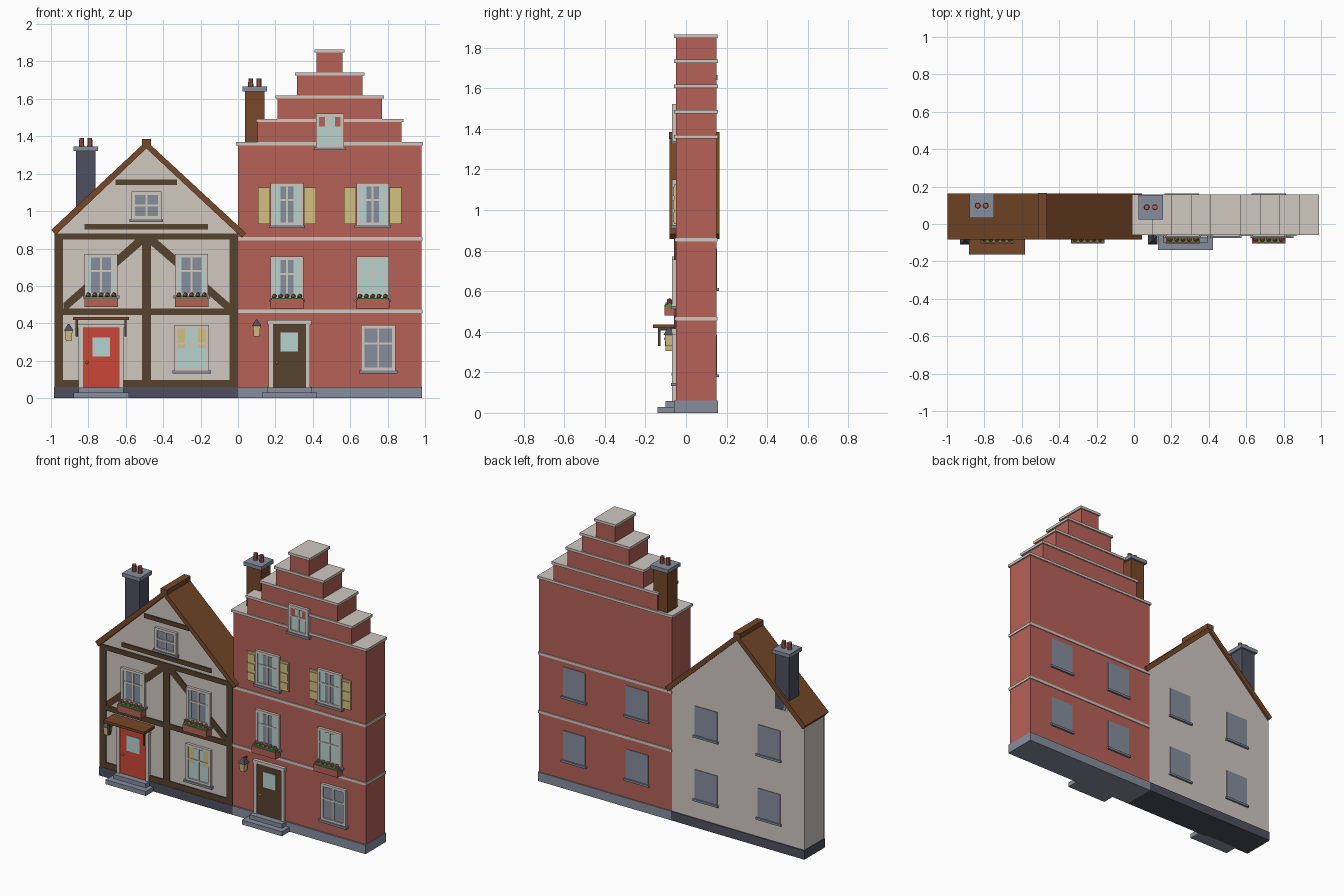
import bpy, bmesh, math
from mathutils import Matrix

if "Cube" in bpy.data.objects:
    bpy.data.objects.remove(bpy.data.objects["Cube"])


def mat(name, *rgb):
    m = bpy.data.materials.new(name)
    lin = [((c / 255 + 0.055) / 1.055) ** 2.4 for c in rgb]
    m.diffuse_color = (*lin, 1)
    m.use_nodes = True
    m.node_tree.nodes["Principled BSDF"].inputs["Base Color"].default_value = m.diffuse_color
    return m


PLASTER = mat("plaster", 208, 200, 192)
BRICK = mat("brick", 182, 97, 87)
TIMBER = mat("timber", 86, 66, 46)
ROOF = mat("roof_brown", 118, 72, 40)
SLATE = mat("dark_slate", 78, 80, 94)
STONE = mat("blue_grey", 134, 142, 158)
PALE = mat("pale_cyan", 182, 212, 206)
CREAM = mat("cream_yellow", 212, 192, 130)
RED = mat("door_red", 204, 70, 55)
GREEN = mat("leaf_green", 70, 150, 70)


def finish(name, bm, m):
    bmesh.ops.recalc_face_normals(bm, faces=bm.faces)
    me = bpy.data.meshes.new(name)
    bm.to_mesh(me)
    bm.free()
    me.materials.append(m)
    ob = bpy.data.objects.new(name, me)
    bpy.context.collection.objects.link(ob)
    return ob


def boxes(name, m, *bs):
    """Boxes given as x0, x1, y0, y1, z0, z1."""
    bm = bmesh.new()
    for x0, x1, y0, y1, z0, z1 in bs:
        mx = Matrix.Translation(((x0 + x1) / 2, (y0 + y1) / 2, (z0 + z1) / 2))
        bmesh.ops.create_cube(bm, size=1, matrix=mx @ Matrix.Diagonal((x1 - x0, y1 - y0, z1 - z0, 1)))
    return finish(name, bm, m)


def prism(name, m, pts, y0, y1):
    """Profile in x, z extruded along y."""
    bm = bmesh.new()
    f = bm.faces.new([bm.verts.new((x, y0, z)) for x, z in pts])
    r = bmesh.ops.extrude_face_region(bm, geom=[f])
    bmesh.ops.translate(bm, vec=(0, y1 - y0, 0), verts=[v for v in r["geom"] if isinstance(v, bmesh.types.BMVert)])
    return finish(name, bm, m)


def cone(name, m, x, y, z0, z1, r0, r1, n, turn=0):
    bm = bmesh.new()
    mx = Matrix.Translation((x, y, (z0 + z1) / 2)) @ Matrix.Rotation(turn, 4, "Z")
    bmesh.ops.create_cone(bm, cap_ends=True, segments=n, radius1=r0, radius2=r1, depth=z1 - z0, matrix=mx)
    return finish(name, bm, m)


F, B = -0.05, 0.15  # front and back wall planes


def window(name, cx, z0, z1, w, glass=STONE, curtain=None, cw=0.03, ch=1.0, bar=0.6):
    x0, x1, t = cx - w / 2, cx + w / 2, 0.018
    boxes(name + "_glass", glass, (x0 + .005, x1 - .005, -0.06, F, z0 + .005, z1 - .005))
    zb = z0 + (z1 - z0) * bar
    boxes(name + "_frame", PLASTER,
          (x0, x0 + t, -0.068, F, z0, z1), (x1 - t, x1, -0.068, F, z0, z1),
          (x0 + t, x1 - t, -0.068, F, z0, z0 + t), (x0 + t, x1 - t, -0.068, F, z1 - t, z1),
          (cx - .005, cx + .005, -0.066, F, z0 + t, z1 - t),
          (x0 + t, x1 - t, -0.066, F, zb - .005, zb + .005))
    boxes(name + "_sill", STONE, (x0 - .01, x1 + .01, -0.075, F, z0 - .012, z0 + .003))
    if curtain:
        top, a, b = z1 - t, x0 + t, x1 - t
        low = top - (top - z0 - t) * ch
        boxes(name + "_curtains", curtain, (a, a + cw, -0.063, -0.06, low, top), (b - cw, b, -0.063, -0.06, low, top))


def flower_box(name, cx, z):
    boxes(name, BRICK, (cx - .09, cx + .09, -0.105, -0.055, z, z + .045))
    boxes(name + "_leaves", GREEN, (cx - .085, cx + .085, -0.1, -0.06, z + .045, z + .056))
    bm = bmesh.new()
    for i in range(5):
        bmesh.ops.create_icosphere(bm, subdivisions=1, radius=.014,
                                   matrix=Matrix.Translation((cx + (i - 2) * .034, -0.082, z + .064)))
    finish(name + "_flowers", bm, BRICK)


def door(name, cx, w, m, z1, glass_z):
    x0, x1 = cx - w / 2, cx + w / 2
    boxes(name, m, (x0, x1, -0.06, F, .055, z1))
    boxes(name + "_frame", PLASTER, (x0 - .022, x0, -0.068, F, .055, z1), (x1, x1 + .022, -0.068, F, .055, z1),
          (x0 - .028, x1 + .028, -0.072, F, z1, z1 + .022))
    boxes(name + "_glass", PALE, (cx - .047, cx + .047, -0.064, -0.06, glass_z, glass_z + .103))
    bm = bmesh.new()
    bmesh.ops.create_icosphere(bm, subdivisions=1, radius=.009, matrix=Matrix.Translation((x0 + .022, -0.065, .19)))
    finish(name + "_knob", bm, CREAM)
    boxes(name + "_steps", STONE, (cx - .148, cx + .148, -0.14, F, 0, .03), (cx - .12, cx + .12, -0.1, F, .03, .058))


def lantern(name, x, z):
    cone(name + "_light", CREAM, x, -0.085, z, z + .055, .022, .028, 4, math.pi / 4)
    cone(name + "_cap", SLATE, x, -0.085, z + .055, z + .09, .036, .006, 4, math.pi / 4)
    boxes(name + "_bracket", SLATE, (x - .005, x + .005, -0.085, F, z + .075, z + .085))


def chimney(name, m, cx, cy, z0, z1):
    boxes(name, m, (cx - .052, cx + .052, cy - .052, cy + .052, z0, z1))
    boxes(name + "_cap", STONE, (cx - .065, cx + .065, cy - .065, cy + .065, z1, z1 + .025))
    for s in (-1, 1):
        cone(name + "_pot", BRICK, cx + s * .022, cy, z1 + .025, z1 + .07, .015, .013, 10)


def back_windows(name, xs):
    for i, x in enumerate(xs):
        for z in (.19, .615):
            boxes(name + "_back_glass", STONE, (x - .083, x + .083, B, B + .004, z, z + .195))
            boxes(name + "_back_sill", STONE, (x - .092, x + .092, B, B + .013, z - .014, z))


# Timber-framed house: walls, base and roof
boxes("left_base", SLATE, (-.985, 0, -0.06, .157, 0, .06))
prism("left_walls", PLASTER, [(-.98, .05), (0, .05), (0, .877), (-.49, 1.345), (-.98, .877)], F, B)
prism("left_roof_slope", ROOF, [(-.49, 1.375), (-.998, .9), (-.976, .872), (-.49, 1.335)], -.082, .164)
prism("right_roof_slope", ROOF, [(-.49, 1.375), (.043, .882), (.021, .858), (-.49, 1.335)], -.082, .164)
boxes("ridge_cap", ROOF, (-.514, -.466, -.084, .166, 1.35, 1.385))
chimney("left_chimney", SLATE, -.814, .098, .95, 1.32)

# Timber framing
T = -0.058
boxes("timber_frame", TIMBER,
      (-.982, -.936, T, F, .06, .88), (-.514, -.466, T, F, .06, .88), (-.046, -.001, T, F, .06, .88),
      (-.98, -.001, T + .001, F, .06, .098), (-.98, -.001, T + .001, F, .445, .48), (-.98, -.001, T + .001, F, .848, .88),
      (-.82, -.16, T, F, .902, .93), (-.655, -.325, T, F, 1.14, 1.168))
for s, n in ((-1, "left"), (1, "right")):
    prism(n + "_brace", TIMBER, [(-.49 + s * a, z) for a, z in
          ((.024, .848), (.024, .818), (.415, .48), (.444, .48), (.444, .508), (.058, .848))], T + .002, F)

# Timber-framed house: openings
for s in (-1, 1):
    window("left_house_upper_window", -.49 + s * .242, .545, .77, .175, STONE, PALE, .016)
    flower_box("left_house_flower_box", -.49 + s * .242, .488)
window("left_house_ground_window", -.248, .145, .39, .185, PALE, CREAM, .04, .5)
window("left_house_attic_window", -.49, .955, 1.105, .16, bar=.5)
door("red_door", -.732, .195, RED, .375, .222)
boxes("door_canopy", ROOF, (-.882, -.582, -.162, F, .418, .435))
boxes("canopy_brackets", TIMBER, *[(x - .006, x + .006, y0, y1, z, .418) for x in (-.862, -.602)
                                   for y0, y1, z in ((-.137, -.125, .33), (-.125, F, .405))])
lantern("left_lantern", -.905, .306)
back_windows("left_house", (-.255, -.72))

# Brick house: walls, base, stepped gable and bands
boxes("right_base", STONE, (0, .985, -0.06, .157, 0, .06))
boxes("brick_walls", BRICK, (0, .98, F, B, .05, 1.355))
boxes("wall_bands", PLASTER, *[(-.002, .986, -.056, .156, z, z + .018) for z in (.455, .844)])
tops = [1.355, 1.479, 1.604, 1.728, 1.85]
for i, z in enumerate(tops):
    h = .49 - i * .105
    if i:
        boxes("gable_step", BRICK, (.49 - h, .49 + h, F, B, tops[i - 1], z))
    boxes("gable_cap", PLASTER, (.49 - h - .01, .49 + h + .01, -.058, .158, z - .003, z + .014))
chimney("right_chimney", ROOF, .09, .09, 1.3, 1.64)

# Brick house: openings
for x, g, c in ((.262, STONE, PALE), (.72, PALE, PALE)):
    window("right_house_middle_window", x, .525, .757, .175, g, c, .036)
    flower_box("right_house_flower_box", x, .48)
for x in (.262, .72):
    window("right_house_top_window", x, .922, 1.15, .175, STONE, PALE, .036)
    for s in (-1, 1):
        c = x + s * .122
        boxes("shutter", CREAM, (c - .032, c + .032, -.06, F, .93, 1.125))
        boxes("shutter_slats", CREAM, *[(c - .026, c + .026, -.065, -.06, z, z + .045) for z in (.942, 1.005, 1.068)])
window("right_house_ground_window", .75, .145, .39, .185, bar=.6)
window("right_house_attic_window", .491, 1.338, 1.522, .15, PALE, BRICK, .03, .4)
door("brown_door", .275, .178, TIMBER, .395, .248)
lantern("right_lantern", .1, .33)
back_windows("right_house", (.255, .72))
